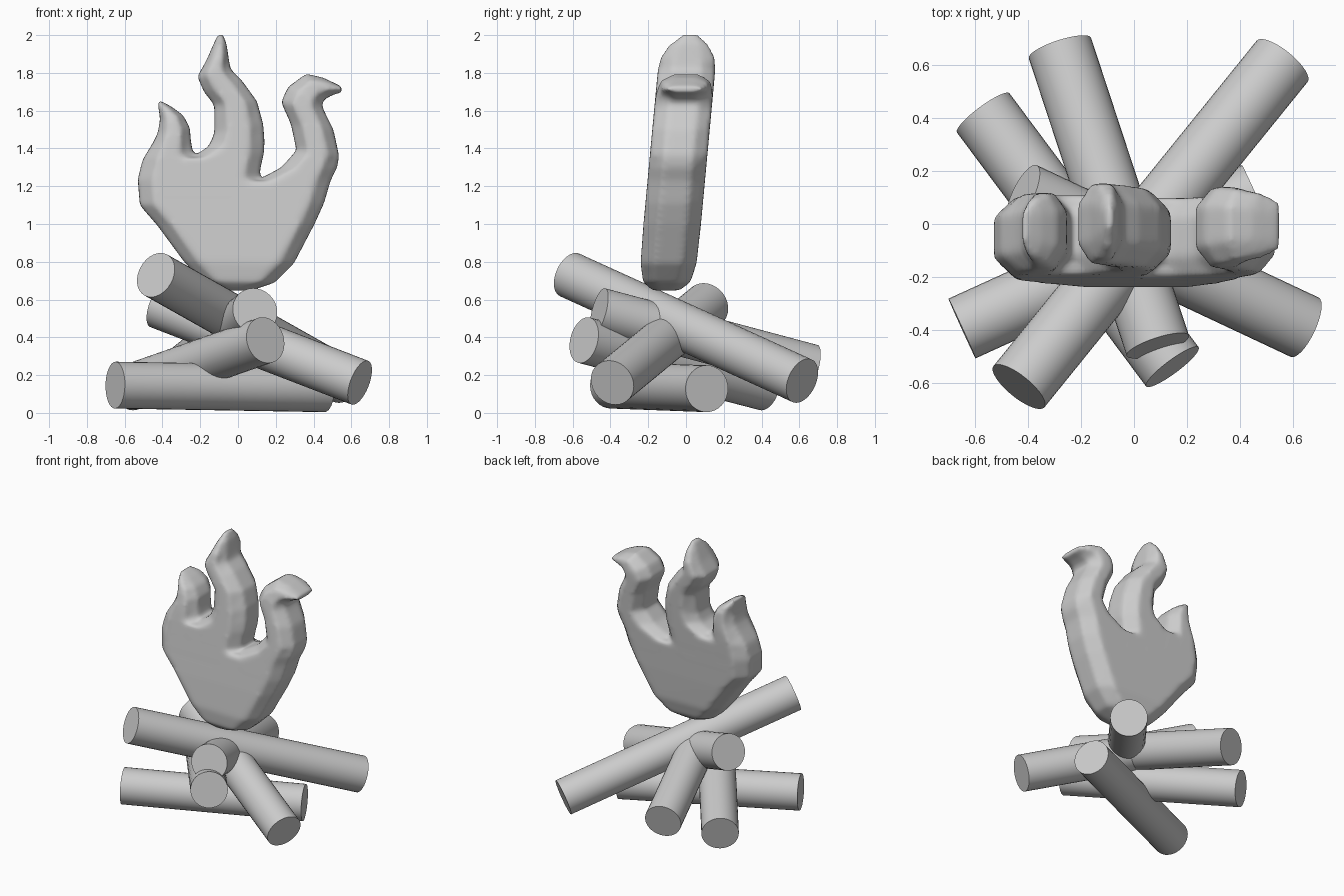
import bpy, bmesh, math
from mathutils import Vector


def activate(ob):
    bpy.ops.object.select_all(action='DESELECT')
    ob.select_set(True)
    bpy.context.view_layer.objects.active = ob


# Logs: plain round cylinders between two end centres
def log(name, a, b, r=0.124):
    a, b = Vector(a), Vector(b)
    d = b - a
    bpy.ops.mesh.primitive_cylinder_add(vertices=32, radius=r, depth=d.length,
                                        location=(a + b) / 2)
    ob = bpy.context.object
    ob.name = name
    ob.rotation_euler = d.to_track_quat('Z', 'Y').to_euler()
    bpy.ops.object.shade_smooth_by_angle(angle=math.radians(40))


log("long_log", (-0.435, -0.615, 0.73), (0.56, 0.615, 0.17))
log("right_log", (0.645, -0.39, 0.16), (-0.42, 0.11, 0.57))
log("bottom_log", (-0.65, -0.395, 0.147), (0.46, 0.11, 0.128))
log("left_log", (0.145, -0.54, 0.385), (-0.57, 0.42, 0.135))
log("back_log", (0.09, -0.46, 0.54), (-0.28, 0.665, 0.24))


# Flame: lofts through rows (left x, z, right x, z, half thickness), leaning back
def loft(bm, rows):
    rings = []
    for lx, lz, rx, rz, h in rows:
        l, r = Vector((lx, 0, lz)), Vector((rx, 0, rz))
        width = (r - l).length
        c = min(0.08, 0.28 * width) / width
        ring = []
        for t, y in ((0, -.5), (c, -1), (1 - c, -1), (1, -.5),
                     (1, .5), (1 - c, 1), (c, 1), (0, .5)):
            p = l.lerp(r, t)
            p.y = y * h - 0.085 + 0.093 * (p.z - 0.87)
            ring.append(bm.verts.new(p))
        rings.append(ring)
    for a, b in zip(rings, rings[1:]):
        for i in range(8):
            j = (i + 1) % 8
            bm.faces.new((a[i], a[j], b[j], b[i]))
    bm.faces.new(rings[0][::-1])
    bm.faces.new(rings[-1])


T = 0.152
body = [(-.09, .648, .07, .648, .07), (-.19, .695, .195, .69, .125),
        (-.285, .80, .295, .79, .148), (-.425, .99, .405, 1.0, T),
        (-.52, 1.10, .455, 1.11, T), (-.53, 1.23, .49, 1.23, T)]
upper_body = [(-.50, 1.12, .05, 1.12, T), (-.53, 1.24, .11, 1.25, T),
              (-.505, 1.34, .135, 1.37, T)]
left_tongue = [(-.51, 1.2, -.22, 1.2, T), (-.505, 1.34, -.235, 1.36, T),
               (-.45, 1.43, -.25, 1.44, .15), (-.425, 1.48, -.255, 1.51, .145),
               (-.412, 1.555, -.29, 1.575, .135), (-.42, 1.61, -.35, 1.62, .11),
               (-.428, 1.65, -.405, 1.65, .06)]
middle_tongue = [(-.25, 1.2, .08, 1.2, T), (-.25, 1.35, .137, 1.37, T),
                 (-.155, 1.41, .14, 1.44, T), (-.125, 1.48, .133, 1.53, T),
                 (-.125, 1.63, .10, 1.65, T), (-.18, 1.70, .02, 1.76, T),
                 (-.215, 1.78, -.04, 1.82, T), (-.165, 1.87, -.05, 1.88, .145),
                 (-.135, 1.94, -.06, 1.95, .105), (-.105, 2.005, -.08, 2.005, .04)]
right_tongue = [(.08, 1.1, .44, 1.1, T), (.10, 1.23, .49, 1.23, T),
                (.23, 1.30, .525, 1.30, T), (.31, 1.39, .535, 1.36, T),
                (.28, 1.53, .505, 1.50, T), (.228, 1.645, .45, 1.61, T),
                (.265, 1.725, .445, 1.64, .15), (.36, 1.795, .455, 1.66, .135),
                (.45, 1.775, .505, 1.685, .12), (.545, 1.73, .56, 1.70, .09)]

bm = bmesh.new()
for rows in (body, upper_body, left_tongue, middle_tongue, right_tongue):
    loft(bm, rows)
for f in bm.faces:
    f.smooth = True
bmesh.ops.recalc_face_normals(bm, faces=bm.faces)
me = bpy.data.meshes.new("flame")
bm.to_mesh(me)
bm.free()
flame = bpy.data.objects.new("flame", me)
bpy.context.collection.objects.link(flame)

# Fuse the tongues into one soft surface
activate(flame)
rm = flame.modifiers.new("fuse", 'REMESH')
rm.mode = 'VOXEL'
rm.voxel_size = 0.016
rm.use_smooth_shade = True
sm = flame.modifiers.new("soften", 'SMOOTH')
sm.factor = 0.5
sm.iterations = 6
